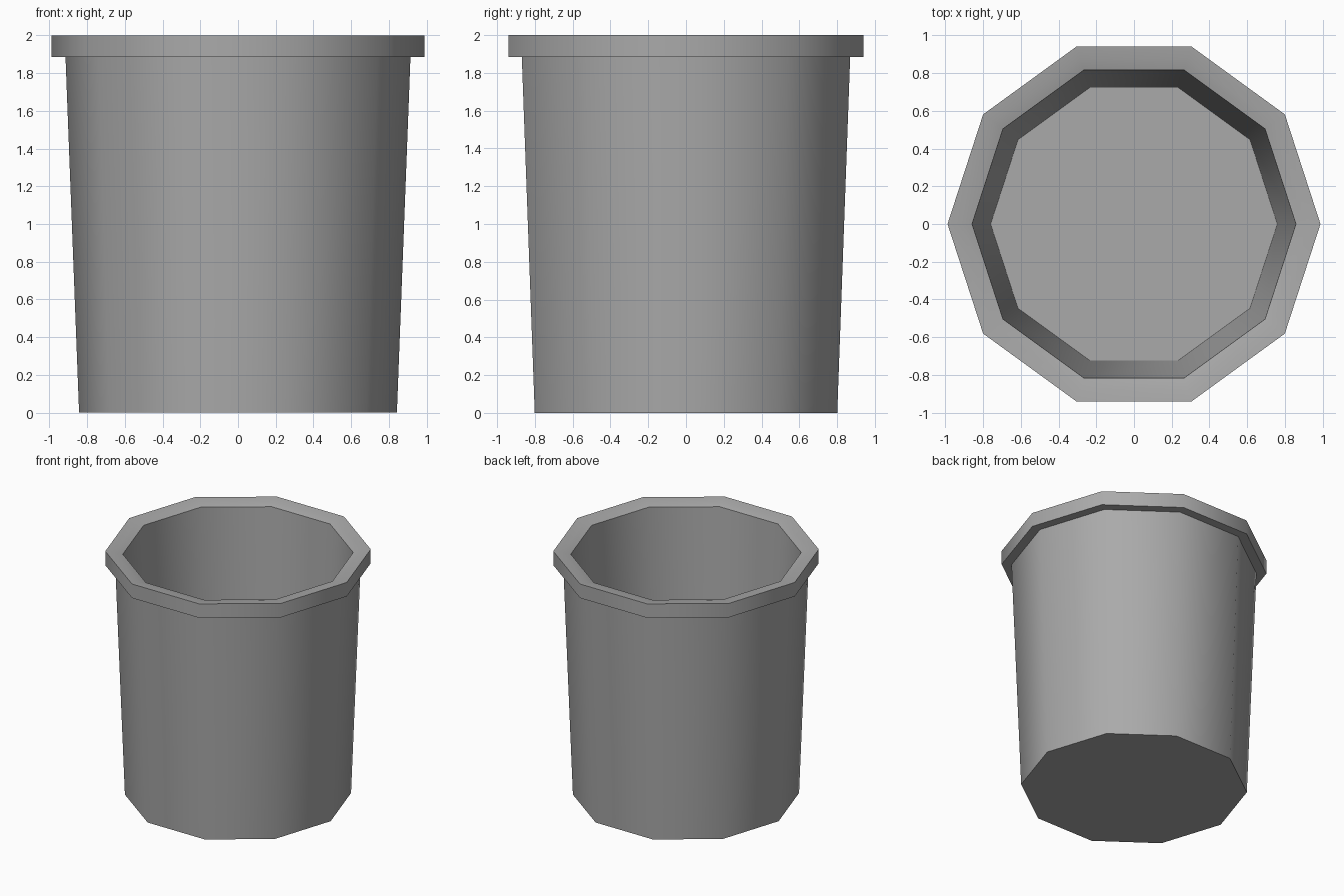
import bpy
import bmesh
import math

cube = bpy.data.objects.get("Cube")
if cube:
    bpy.data.objects.remove(cube, do_unlink=True)

SIDES = 10

grey = bpy.data.materials.new("plain grey")
grey.use_nodes = True
colour = (0.40, 0.40, 0.40, 1.0)
grey.diffuse_color = colour
grey.node_tree.nodes["Principled BSDF"].inputs["Base Color"].default_value = colour


def lathe(name, profile):
    """Revolve (radius, height) points into a capped ten-sided shell."""
    bm = bmesh.new()
    rings = []
    for radius, height in profile:
        ring = []
        for i in range(SIDES):
            a = math.tau * i / SIDES
            ring.append(bm.verts.new((radius * math.cos(a), radius * math.sin(a), height)))
        rings.append(ring)
    for low, high in zip(rings, rings[1:]):
        for i in range(SIDES):
            j = (i + 1) % SIDES
            bm.faces.new((low[i], low[j], high[j], high[i]))
    # Underside and inner floor
    bm.faces.new(rings[0][::-1])
    bm.faces.new(rings[-1])
    bmesh.ops.recalc_face_normals(bm, faces=bm.faces)
    mesh = bpy.data.meshes.new(name)
    bm.to_mesh(mesh)
    bm.free()
    mesh.materials.append(grey)
    obj = bpy.data.objects.new(name, mesh)
    bpy.context.collection.objects.link(obj)
    return obj


# Tapered wall, overhanging rim with a dished top, then the inside wall and floor
bucket = lathe("bucket", [
    (0.842, 0.0), (0.914, 1.885),
    (0.988, 1.885), (0.988, 2.0),
    (0.92, 1.992), (0.858, 1.975),
    (0.76, 0.08),
])

# Smooth round the sides, sharp at the rim and base
bpy.ops.object.select_all(action="DESELECT")
bucket.select_set(True)
bpy.context.view_layer.objects.active = bucket
bpy.ops.object.shade_smooth_by_angle(angle=math.radians(40))
